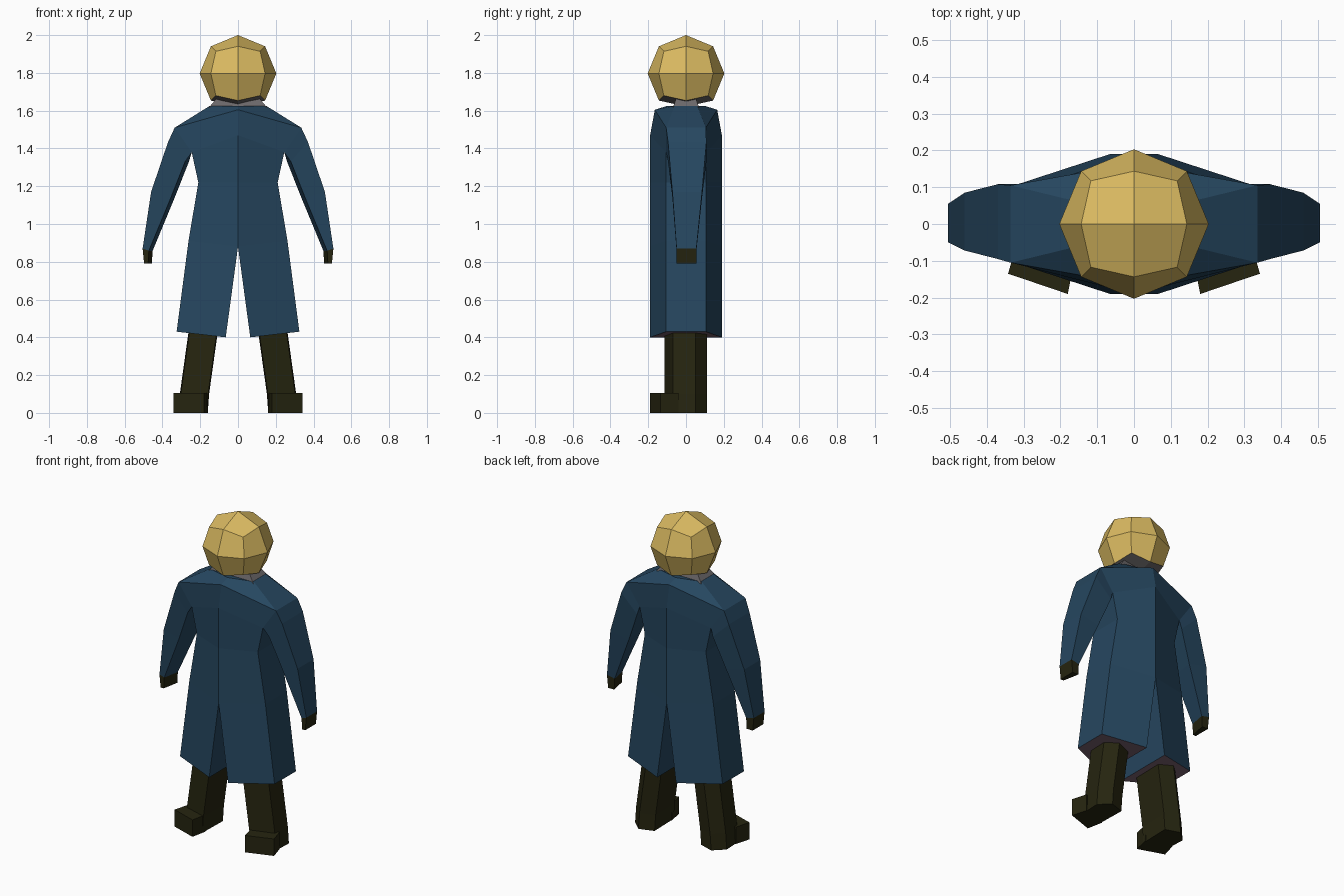
import bpy, bmesh
from mathutils import Vector

if "Cube" in bpy.data.objects:
    bpy.data.objects.remove(bpy.data.objects["Cube"])


def mat(name, rgb):
    m = bpy.data.materials.new(name)
    m.diffuse_color = (*rgb, 1)
    m.use_nodes = True
    m.node_tree.nodes["Principled BSDF"].inputs["Base Color"].default_value = m.diffuse_color
    return m


GOLD = mat("gold", (0.70, 0.49, 0.12))
BLUE = mat("navy cloth", (0.019, 0.062, 0.115))
DARK = mat("dark leather", (0.019, 0.018, 0.005))
GREY = mat("neck grey", (0.15, 0.14, 0.145))
LINING = mat("lining mauve", (0.19, 0.12, 0.16))


def finish(name, bm, mats, mirror=True):
    me = bpy.data.meshes.new(name)
    bm.to_mesh(me)
    bm.free()
    for m in mats:
        me.materials.append(m)
    ob = bpy.data.objects.new(name, me)
    bpy.context.collection.objects.link(ob)
    if mirror:
        ob.modifiers.new("mirror", 'MIRROR').use_clip = True
    return ob


def loft(name, rings, mats, skip=(), caps=(True, True), mirror=True, bottom_mat=0):
    """Skin a list of rings, leaving out the (row, side) faces in skip."""
    bm = bmesh.new()
    vs = [[bm.verts.new(p) for p in r] for r in rings]
    n = len(rings[0])
    for i in range(len(vs) - 1):
        for j in range(n):
            if (i, j) not in skip:
                k = (j + 1) % n
                bm.faces.new((vs[i][j], vs[i][k], vs[i + 1][k], vs[i + 1][j]))
    if caps[0]:
        bm.faces.new(vs[0][::-1]).material_index = bottom_mat
    if caps[1]:
        bm.faces.new(vs[-1])
    bmesh.ops.recalc_face_normals(bm, faces=bm.faces)
    return finish(name, bm, mats, mirror)


def coat_ring(xi, yi, zi, xo, yo, zo):
    return [(xi, -yi, zi), (xo, -yo, zo), (xo, yo, zo), (xi, yi, zi)]


# Coat body: right half, split below the waist, mirrored
coat = [coat_ring(0.065, 0.19, 0.40, 0.325, 0.105, 0.43),
        coat_ring(0, 0.19, 0.88, 0.262, 0.105, 0.91),
        coat_ring(0, 0.19, 1.22, 0.21, 0.105, 1.22),
        coat_ring(0, 0.19, 1.47, 0.245, 0.105, 1.38),
        coat_ring(0, 0.165, 1.605, 0.335, 0.105, 1.51),
        coat_ring(0, 0.10, 1.625, 0.15, 0.06, 1.625)]
inner = {(i, 3) for i in range(1, 5)} | {(3, 1)}
loft("coat", coat, [BLUE, LINING], skip=inner, bottom_mat=1)


def arm_ring(xo, zo, xi, zi, y0, y1):
    return [(xo, y0, zo), (xo, y1, zo), (xi - 0.01, y1, zi), (xi + 0.01, y0, zi)]


# Sleeves and hands
shoulder = [(0.335, -0.105, 1.51), (0.335, 0.105, 1.51),
            (0.245, 0.105, 1.38), (0.245, -0.105, 1.38)]
wrist = arm_ring(0.505, 0.87, 0.462, 0.858, -0.05, 0.055)
loft("sleeve", [shoulder,
                arm_ring(0.37, 1.435, 0.27, 1.33, -0.095, 0.108),
                arm_ring(0.46, 1.17, 0.345, 1.14, -0.072, 0.085),
                wrist], [BLUE], caps=(False, True))
loft("hand", [wrist, arm_ring(0.497, 0.79, 0.466, 0.79, -0.05, 0.055)], [DARK])

# Legs, toes turned outward
leg = [(0.165, -0.115), (0.31, -0.07), (0.315, 0.05), (0.25, 0.11), (0.16, 0.08)]
loft("leg", [[(x - 0.14 * max(z - 0.05, 0), y, z) for x, y in leg]
             for z in (0, 0.1, 0.6)], [DARK])
foot = [(0.18, -0.19), (0.342, -0.135), (0.315, -0.04), (0.16, -0.09)]
loft("boot_toe", [[(x, y, z) for x, y in foot] for z in (0, 0.105)], [DARK])

# Head: rounded cube with a grey underside
bm = bmesh.new()
bmesh.ops.create_cube(bm, size=2)
bmesh.ops.subdivide_edges(bm, edges=bm.edges[:], cuts=1, use_grid_fill=True)
for v in bm.verts:
    v.co = v.co.normalized() * 0.203
for f in bm.faces:
    f.material_index = int(f.normal.z < -0.1 and f.calc_center_median().z < -0.14)
bm.normal_update()
for v in bm.verts:
    if v.co.z < -0.19:
        v.co.z = -0.175
    v.co += Vector((0, 0, 1.797))
finish("head", bm, [GOLD, GREY], mirror=False)

# Neck
loft("neck", [[(sx * w, sy * d, z) for sx, sy in ((-1, -1), (1, -1), (1, 1), (-1, 1))]
              for w, d, z in ((0.155, 0.07, 1.615), (0.11, 0.05, 1.67))],
     [GREY], mirror=False)
